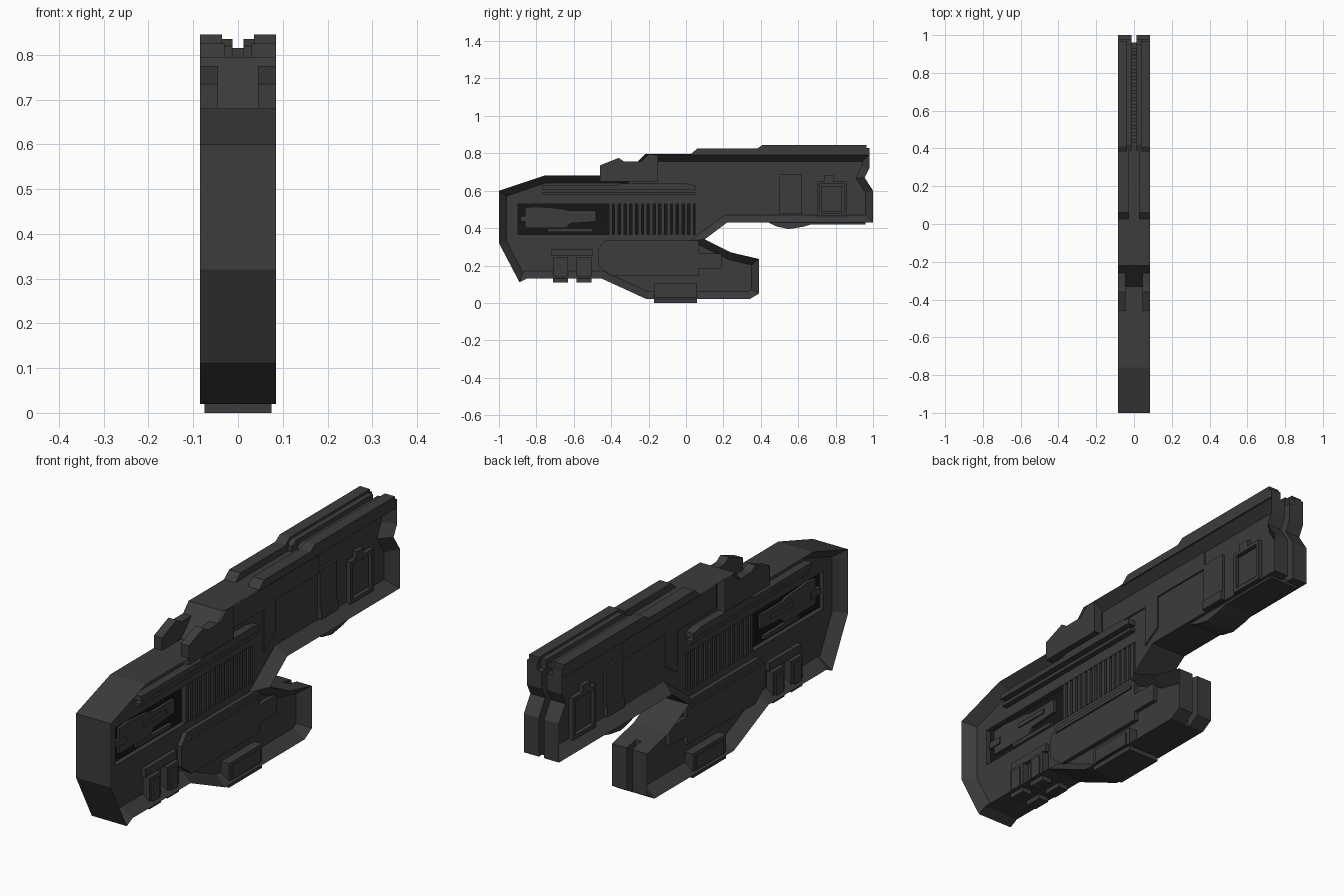
import bpy, bmesh
from mathutils import Vector

W = 0.085      # half width at the outer rim
S = 0.036      # half width of the sunken side faces


def material(name, v):
    m = bpy.data.materials.new(name)
    m.diffuse_color = (v, v, v * 1.05, 1)
    return m


DARK, BLACK = material("dark_grey", 0.045), material("recess_black", 0.008)


def prism(name, pts, x0, x1, mirror=True, mat=DARK, flare=None):
    """Extrude a (y, z) profile from x0 to x1, optionally mirrored in x."""
    bm = bmesh.new()
    for s in ((1, -1) if mirror else (1,)):
        f = bm.faces.new([bm.verts.new((s * x0, y, z)) for y, z in pts])
        ext = bmesh.ops.extrude_face_region(bm, geom=[f])
        vs = [g for g in ext["geom"] if isinstance(g, bmesh.types.BMVert)]
        bmesh.ops.translate(bm, verts=vs, vec=Vector((s * (x1 - x0), 0, 0)))
    bmesh.ops.recalc_face_normals(bm, faces=bm.faces)
    if flare:
        bm.normal_update()
        sides = [f for f in bm.faces if abs(f.normal.x) > 0.9]
        bmesh.ops.inset_individual(bm, faces=sides, thickness=flare[0],
                                   depth=-flare[1], use_even_offset=True)
    me = bpy.data.meshes.new(name)
    bm.to_mesh(me)
    bm.free()
    ob = bpy.data.objects.new(name, me)
    bpy.context.collection.objects.link(ob)
    me.materials.append(mat)
    return ob


def rect(y0, y1, z0, z1):
    return [(y0, z0), (y1, z0), (y1, z1), (y0, z1)]


def box(name, y0, y1, z0, z1, x0, x1, mirror=True, mat=DARK):
    return prism(name, rect(y0, y1, z0, z1), x0, x1, mirror, mat)


def cut(ob, cutter):
    m = ob.modifiers.new("cut", "BOOLEAN")
    m.operation, m.object, m.solver = "DIFFERENCE", cutter, "EXACT"
    bpy.context.view_layer.objects.active = ob
    bpy.ops.object.modifier_apply(modifier=m.name)
    bpy.data.objects.remove(cutter)


# Main body: one silhouette with a flared rim around sunken sides
body = prism("body", [
    (-1, 0.60), (-0.76, 0.68), (-0.33, 0.68), (-0.22, 0.795), (0.98, 0.795),
    (0.98, 0.72), (0.955, 0.67), (1, 0.60), (1, 0.43), (0.22, 0.43),
    (0.10, 0.34), (0.24, 0.27), (0.39, 0.235), (0.39, 0.05), (0.34, 0.02),
    (-0.21, 0.02), (-0.45, 0.13), (-0.85, 0.13), (-0.89, 0.11), (-1, 0.32)],
    -W, W, mirror=False, flare=(0.04, W - S))

# Recesses for the window and vents, and the splits at the two tips
cut(body, box("window_cutter", -0.90, 0.05, 0.365, 0.53, 0.014, 0.12))
cut(body, box("muzzle_cutter", 0.90, 1.1, 0.35, 0.9, -0.013, 0.013, False))
cut(body, box("grip_cutter", 0.33, 0.5, -0.1, 0.30, -0.013, 0.013, False))
box("window_back", -0.899, 0.049, 0.366, 0.529, 0.010, 0.016, mat=BLACK)

# Mechanism seen in the window
prism("window_mechanism", [(-0.86, 0.40), (-0.86, 0.51), (-0.80, 0.515),
      (-0.67, 0.505), (-0.63, 0.495), (-0.48, 0.495), (-0.48, 0.435),
      (-0.62, 0.425), (-0.64, 0.40)], 0.014, 0.028)
box("mechanism_pin", -0.885, -0.82, 0.435, 0.465, 0.014, 0.033)
box("mechanism_bolt", -0.70, -0.54, 0.455, 0.475, 0.014, 0.034)
box("mechanism_bar", -0.74, -0.50, 0.38, 0.397, 0.014, 0.030)

# Vent slats
for i in range(15):
    y = -0.412 + i * 0.031
    box(f"vent_slat_{i + 1}", y, y + 0.018, 0.366, 0.529, 0.014, S)

# Long side rails above the vents
prism("side_rail_lower", [(-0.77, 0.577), (0.05, 0.577), (0.05, 0.592),
      (-0.77, 0.592)], 0.03, 0.06)
prism("side_rail_upper", [(-0.77, 0.605), (0.05, 0.605), (0.05, 0.628),
      (0.0, 0.638), (-0.35, 0.638), (-0.37, 0.628), (-0.77, 0.628)], 0.03, 0.072)

# Rear sight ears with a channel between them
prism("sight_ears", [(-0.46, 0.65), (-0.46, 0.735), (-0.36, 0.775),
      (-0.33, 0.755), (-0.24, 0.755), (-0.20, 0.795), (-0.15, 0.79),
      (-0.15, 0.65)], 0.045, W)

# Top rails: wide channel behind, narrow slot ahead
prism("top_rail_rear", [(0.02, 0.79), (0.06, 0.825), (0.40, 0.825),
      (0.40, 0.79)], 0.03, W)
prism("top_rail_front", [(0.38, 0.79), (0.38, 0.825), (0.41, 0.845),
      (0.965, 0.845), (0.965, 0.827), (0.98, 0.827), (0.98, 0.79)], 0.036, W)
prism("top_rail_inner", [(0.39, 0.79), (0.39, 0.82), (0.42, 0.835),
      (0.95, 0.835), (0.95, 0.79)], 0.012, 0.037)
for i in range(14):
    y = 0.43 + i * 0.037
    box(f"slot_tooth_{i + 1}", y, y + 0.018, 0.79, 0.815, -0.012, 0.012, False)

# Barrel side details
box("barrel_plate", 0.50, 0.62, 0.49, 0.69, 0.03, 0.046)
box("barrel_plate_lip", 0.50, 0.62, 0.475, 0.515, 0.03, 0.054)
prism("barrel_shoulder", [(0.12, 0.48), (0.20, 0.53), (0.20, 0.675),
      (0.50, 0.675), (0.50, 0.755), (-0.15, 0.755), (-0.15, 0.66),
      (0.12, 0.66)], 0.03, 0.043)
for n, r in {"left": (0.70, 0.716, 0.475, 0.65), "right": (0.844, 0.86, 0.475, 0.65),
             "bottom": (0.70, 0.86, 0.465, 0.482), "top": (0.70, 0.86, 0.635, 0.65),
             "tab": (0.74, 0.79, 0.65, 0.68)}.items():
    box(f"hatch_frame_{n}", *r, 0.03, 0.055)
box("hatch", 0.725, 0.835, 0.49, 0.625, 0.03, 0.047)
prism("barrel_belly", [(0.42, 0.44), (0.48, 0.41), (0.55, 0.395), (0.63, 0.408),
      (0.67, 0.42), (0.96, 0.42), (0.96, 0.44)], -0.07, 0.07, False)

# Fore grip side block, end step and bottom tab
prism("grip_block", [(-0.47, 0.20), (-0.47, 0.29), (-0.43, 0.335), (0.07, 0.335),
      (0.07, 0.265), (0.19, 0.265), (0.19, 0.185), (0.07, 0.185), (0.07, 0.145),
      (-0.40, 0.145)], 0.03, 0.055)
prism("grip_trim", [(-0.43, 0.30), (0.05, 0.30), (0.05, 0.315), (-0.42, 0.315)],
      0.05, 0.062)
box("grip_tab", -0.17, 0.06, 0.0, 0.105, -0.075, 0.075, False)
box("grip_tab_trim", -0.15, 0.04, 0.03, 0.09, 0.07, 0.08)

# Clips under the stock
for i, y in enumerate((-0.71, -0.585)):
    box(f"clip_{i + 1}", y, y + 0.08, 0.11, 0.245, 0.02, 0.068)
    box(f"clip_pad_{i + 1}", y + 0.015, y + 0.065, 0.13, 0.23, 0.06, 0.074)
box("clip_cap", -0.72, -0.50, 0.25, 0.285, 0.03, 0.055)
